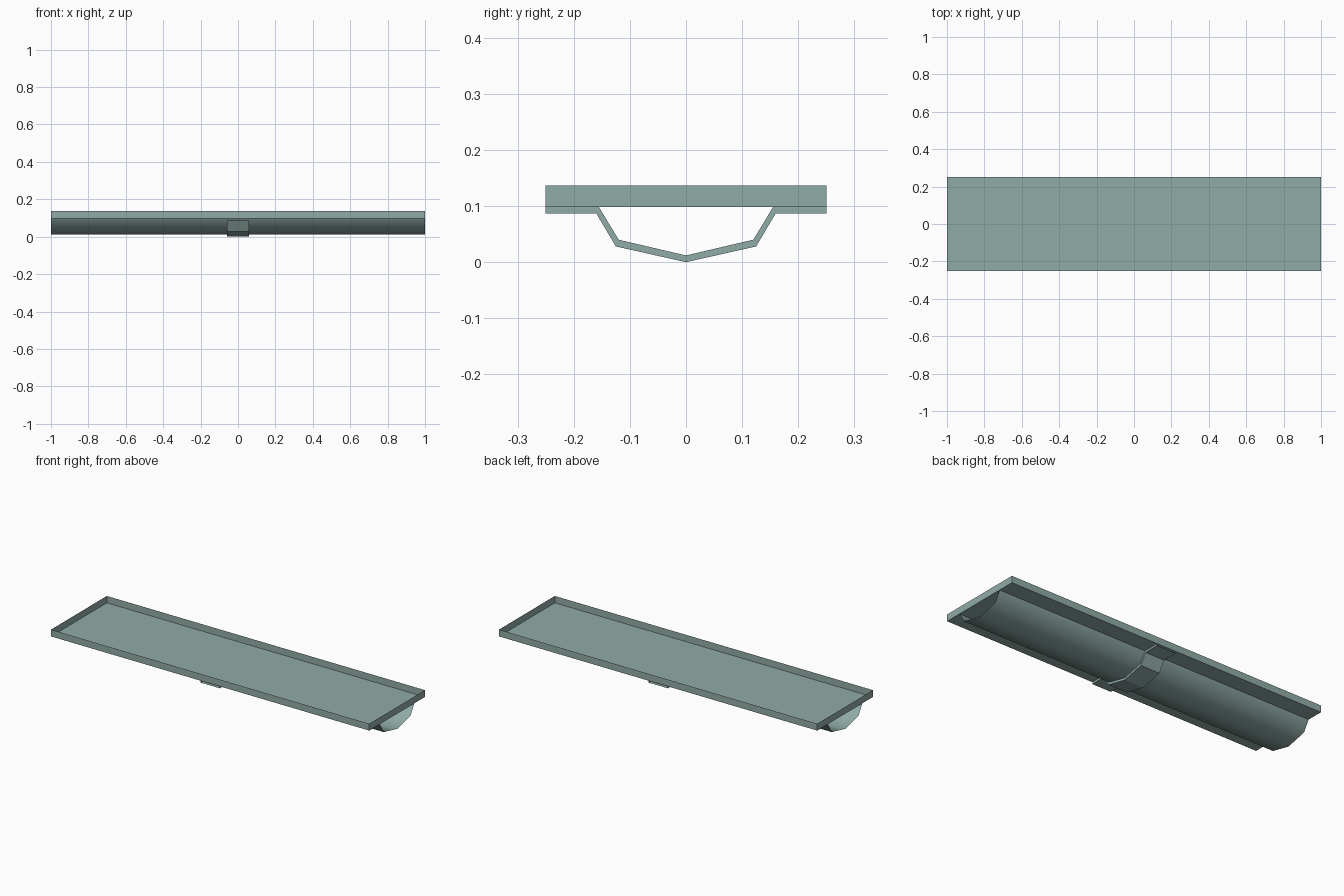
import bpy
import bmesh

if "Cube" in bpy.data.objects:
    bpy.data.objects.remove(bpy.data.objects["Cube"], do_unlink=True)

paint = bpy.data.materials.new("grey_green")
paint.use_nodes = True
colour = (0.28, 0.41, 0.385, 1)
paint.diffuse_color = colour
paint.node_tree.nodes["Principled BSDF"].inputs["Base Color"].default_value = colour

HALF_LENGTH, HALF_WIDTH = 1.0, 0.25
FLOOR, RIM = 0.098, 0.137
STRAP = 0.06


def finish(name, bm, smooth=False):
    mesh = bpy.data.meshes.new(name)
    bm.to_mesh(mesh)
    bm.free()
    mesh.materials.append(paint)
    for face in mesh.polygons:
        face.use_smooth = smooth
    obj = bpy.data.objects.new(name, mesh)
    bpy.context.collection.objects.link(obj)
    return obj


def mirrored(half):
    """Complete a (y, z) profile that starts on the centre line."""
    return [(-y, z) for y, z in reversed(half[1:])] + half


def sheet(bm, profile, x0, x1):
    """Sweep a (y, z) profile along x, facing downwards."""
    rows = [[bm.verts.new((x, y, z)) for y, z in profile] for x in (x0, x1)]
    for i in range(len(profile) - 1):
        bm.faces.new((rows[0][i], rows[0][i + 1], rows[1][i + 1], rows[1][i]))
    return rows


# Shallow open tray with thin walls
bm = bmesh.new()
corners = [(-1, -1), (1, -1), (1, 1), (-1, 1)]
low, high = [[bm.verts.new((sx * HALF_LENGTH, sy * HALF_WIDTH, z)) for sx, sy in corners]
             for z in (FLOOR, RIM)]
bm.faces.new(low)
for i in range(4):
    j = (i + 1) % 4
    bm.faces.new((low[i], low[j], high[j], high[i]))
finish("tray", bm)

# Rounded trough under the tray, open at both ends
inner = mirrored([(0, 0.012), (0.12, 0.04), (0.155, FLOOR)])
bm = bmesh.new()
sheet(bm, inner, -HALF_LENGTH, HALF_LENGTH)
bmesh.ops.reverse_faces(bm, faces=bm.faces[:])
finish("trough", bm, smooth=True)

# Central strap wrapping the trough, with flanges reaching the tray edges
outer = mirrored([(0, 0), (0.125, 0.028), (0.16, 0.087), (HALF_WIDTH, 0.087)])
lining = mirrored([(0, 0.012), (0.12, 0.04), (0.155, FLOOR), (HALF_WIDTH, FLOOR)])
bm = bmesh.new()
rows = sheet(bm, outer, -STRAP, STRAP)
bmesh.ops.reverse_faces(bm, faces=bm.faces[:])
for x, row in zip((-STRAP, STRAP), rows):
    inside = [bm.verts.new((x, y, z)) for y, z in lining]
    for i in range(len(row) - 1):
        quad = [row[i], row[i + 1], inside[i + 1], inside[i]]
        bm.faces.new(quad if x > 0 else quad[::-1])
finish("strap", bm)
